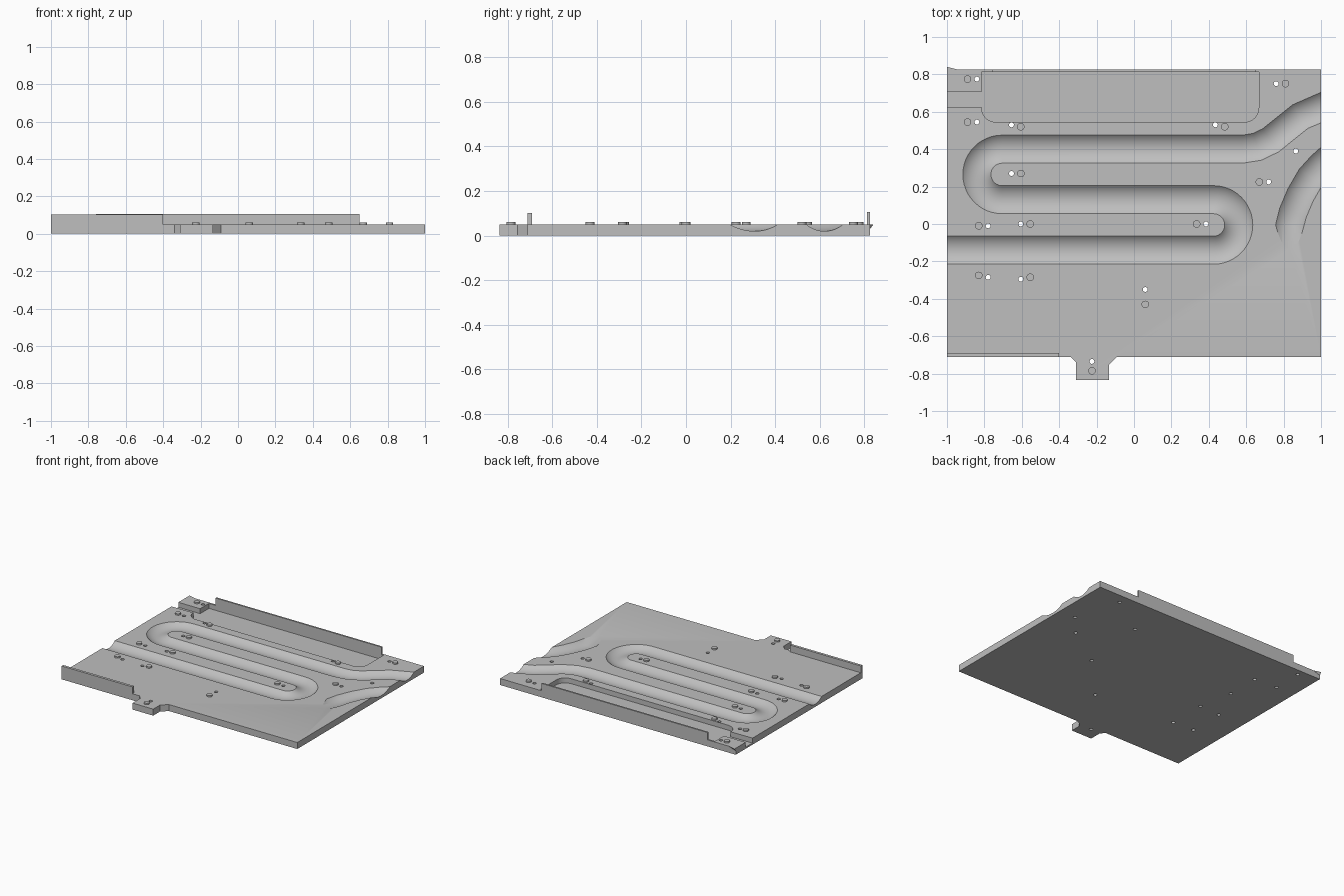
import bpy
import bmesh
import math
from mathutils import Vector

old = bpy.data.objects.get("Cube")
if old:
    bpy.data.objects.remove(old, do_unlink=True)

TOP = 0.05      # plate surface
FLOOR = 0.012   # pocket floor
DEPTH = 0.03    # channel depth
RADIUS = 0.109  # channel section radius

grey = bpy.data.materials.new("plate_grey")
grey.use_nodes = True
colour = (0.52, 0.52, 0.52, 1)
grey.diffuse_color = colour
grey.node_tree.nodes["Principled BSDF"].inputs["Base Color"].default_value = colour


def make_object(name, bm):
    bmesh.ops.recalc_face_normals(bm, faces=bm.faces)
    mesh = bpy.data.meshes.new(name)
    bm.to_mesh(mesh)
    bm.free()
    mesh.materials.append(grey)
    obj = bpy.data.objects.new(name, mesh)
    bpy.context.collection.objects.link(obj)
    return obj


def prism(name, outline, low, high):
    bm = bmesh.new()
    face = bm.faces.new([bm.verts.new((x, y, low)) for x, y in outline])
    result = bmesh.ops.extrude_face_region(bm, geom=[face])
    verts = [v for v in result["geom"] if isinstance(v, bmesh.types.BMVert)]
    bmesh.ops.translate(bm, verts=verts, vec=(0, 0, high - low))
    return make_object(name, bm)


def box(name, x0, x1, y0, y1, low, high):
    return prism(name, [(x0, y0), (x1, y0), (x1, y1), (x0, y1)], low, high)


def arc(cx, cy, r, start, end, steps):
    angles = [math.radians(start + (end - start) * i / steps) for i in range(steps + 1)]
    return [(cx + r * math.cos(a), cy + r * math.sin(a)) for a in angles]


def discs(name, places, r, low, high, sides=20):
    bm = bmesh.new()
    for x, y in places:
        ring = bmesh.ops.create_cone(bm, cap_ends=True, segments=sides,
                                     radius1=r, radius2=r, depth=high - low)
        bmesh.ops.translate(bm, verts=ring["verts"], vec=(x, y, (low + high) / 2))
    return make_object(name, bm)


def channel(name, path, end_lift=0):
    """Sweep a round-bottomed section along a path."""
    bm = bmesh.new()
    rings = []
    points = [Vector(p) for p in path]
    centre = TOP - DEPTH + RADIUS
    steps = 20
    for i, p in enumerate(points):
        before = points[max(i - 1, 0)]
        after = points[min(i + 1, len(points) - 1)]
        along = (after - before).normalized()
        side = Vector((-along.y, along.x))
        lift = end_lift if i == len(points) - 1 else 0
        ring = []
        for k in range(steps + 1):
            t = math.radians(-55 + 110 * k / steps)
            flat = p + side * RADIUS * math.sin(t)
            ring.append(bm.verts.new((flat.x, flat.y, centre - RADIUS * math.cos(t) + lift)))
        rings.append(ring)
    for a, b in zip(rings, rings[1:]):
        for k in range(steps + 1):
            n = (k + 1) % (steps + 1)
            bm.faces.new((a[k], a[n], b[n], b[k]))
    bm.faces.new(rings[0])
    bm.faces.new(rings[-1])
    return make_object(name, bm)


def cut(target, cutter):
    mod = target.modifiers.new("cut", "BOOLEAN")
    mod.operation = "DIFFERENCE"
    mod.solver = "EXACT"
    mod.object = cutter
    bpy.context.view_layer.objects.active = target
    bpy.ops.object.modifier_apply(modifier=mod.name)
    bpy.data.objects.remove(cutter, do_unlink=True)


# Base plate with the front tab
plate = prism("base_plate", [
    (-1, -0.71), (-0.34, -0.71), (-0.31, -0.74), (-0.31, -0.835), (-0.135, -0.835),
    (-0.135, -0.755), (-0.09, -0.71), (1, -0.71), (1, 0.825), (-1, 0.825)], 0, TOP)

# Winding channel
winding = [(-1.1, -0.14)] + arc(0.425, -0.005, 0.135, -90, 90, 24)
winding += arc(-0.705, 0.265, 0.135, 270, 90, 24)
winding += [(0.58, 0.4), (0.66, 0.413), (0.73, 0.447), (0.89, 0.575), (1, 0.622), (1.1, 0.665)]
cut(plate, channel("winding_cutter", winding))

# Short side channel that fades out
side_path = [(1.1, 0.4), (1, 0.31), (0.945, 0.25), (0.89, 0.155), (0.85, 0.06),
             (0.832, -0.01), (0.835, -0.135)]
cut(plate, channel("side_cutter", side_path, DEPTH))

# Rear pocket with its side outlet
pocket = [(-1.1, 0.62), (-0.815, 0.625)]
pocket += arc(-0.74, 0.62, 0.075, 190, 270, 8) + arc(0.592, 0.62, 0.075, -90, 0, 8)
pocket += [(0.667, 0.812), (-0.815, 0.812), (-0.815, 0.705), (-1.1, 0.705)]
cut(plate, prism("pocket_cutter", pocket, FLOOR, 0.2))

# Pegs, each with a small hole beside it
pegs_and_offsets = [
    (-0.89, 0.775, 0.05, 0), (-0.89, 0.545, 0.05, 0), (-0.605, 0.52, -0.05, 0.01),
    (0.485, 0.52, -0.05, 0.01), (0.81, 0.75, -0.05, 0), (-0.605, 0.27, -0.05, 0),
    (0.67, 0.225, 0.05, 0), (-0.83, -0.01, 0.05, 0), (-0.555, 0, -0.05, 0),
    (0.335, 0, 0.05, 0), (-0.83, -0.275, 0.05, -0.01), (-0.555, -0.285, -0.05, -0.01),
    (0.06, -0.43, 0, 0.08), (-0.225, -0.785, 0, 0.05)]
holes = [(x + dx, y + dy) for x, y, dx, dy in pegs_and_offsets] + [(0.865, 0.39)]
cut(plate, discs("hole_cutter", holes, 0.013, -0.1, 0.2))
pegs = discs("pegs", [p[:2] for p in pegs_and_offsets], 0.02, TOP - 0.005, TOP + 0.011)

# Upright rims along the rear and the front
box("rear_rim", -0.76, 0.65, 0.812, 0.825, TOP, 0.106)
box("front_rim", -1, -0.4, -0.71, -0.69, TOP, 0.102)

# Small pointed lip on the rear right corner
bm = bmesh.new()
for corner in [(-1, 0.825, TOP), (-1, 0.84, TOP), (-1, 0.825, 0.03), (-0.94, 0.825, TOP)]:
    bm.verts.new(corner)
bmesh.ops.convex_hull(bm, input=bm.verts)
make_object("corner_lip", bm)

# Smooth the round surfaces, keep the edges crisp
bpy.ops.object.select_all(action="DESELECT")
for obj in (plate, pegs):
    obj.select_set(True)
bpy.context.view_layer.objects.active = plate
bpy.ops.object.shade_smooth_by_angle(angle=math.radians(25))
